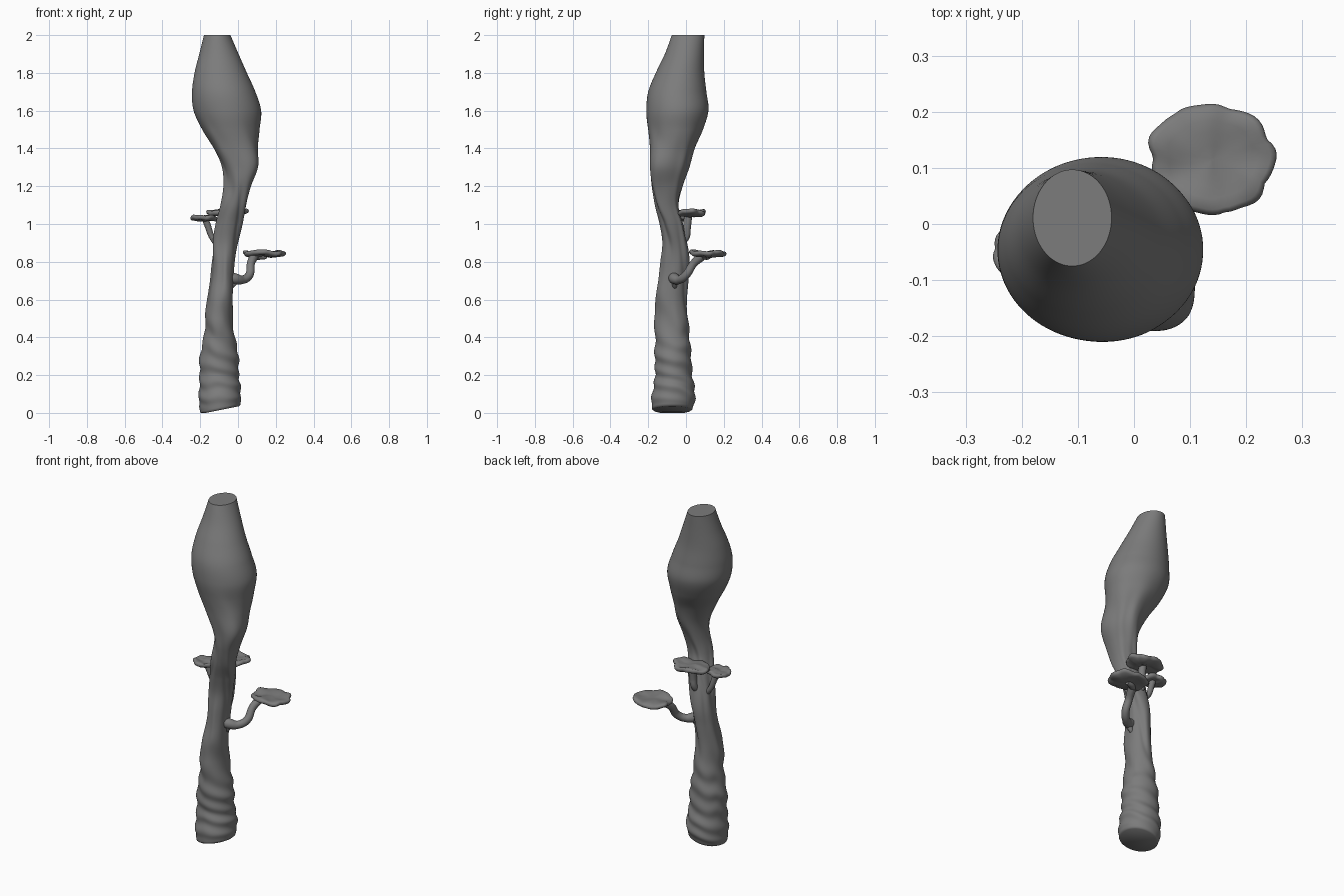
import bpy, bmesh, math
from mathutils import Vector, noise

if "Cube" in bpy.data.objects:
    bpy.data.objects.remove(bpy.data.objects["Cube"])

# Trunk silhouette: z, left x, right x, front y, back y
PROFILE = [
    (0.00, -.199, .012, -.18, .034), (0.05, -.207, .017, -.184, .047), (0.12, -.205, .015, -.176, .044),
    (0.2, -.202, .005, -.165, .032), (0.3, -.202, .002, -.165, .029), (0.4, -.182, -.018, -.163, .02),
    (0.5, -.172, -.028, -.167, .01), (0.6, -.16, -.03, -.165, .003), (0.7, -.147, -.024, -.142, .008),
    (0.8, -.14, -.014, -.13, .013), (0.9, -.13, 0, -.122, .003), (1.0, -.113, .02, -.14, -.01),
    (1.1, -.09, .042, -.168, -.033), (1.2, -.075, .07, -.18, -.018), (1.3, -.085, .103, -.182, .01),
    (1.4, -.13, .11, -.19, .042), (1.5, -.19, .113, -.202, .09), (1.6, -.235, .122, -.21, .119),
    (1.7, -.243, .092, -.2, .108), (1.8, -.23, .047, -.16, .097), (1.9, -.205, .003, -.112, .095),
    (2.0, -.18, -.04, -.075, .097)]

GREY = bpy.data.materials.new("dark_grey")
GREY.diffuse_color = (.2, .2, .2, 1)
GREY.use_nodes = True
GREY.node_tree.nodes["Principled BSDF"].inputs["Base Color"].default_value = GREY.diffuse_color


def smoothstep(a, b, v):
    t = max(0, min(1, (v - a) / (b - a)))
    return t * t * (3 - 2 * t)


def sample(z):
    """Smooth interpolation through the silhouette rows."""
    i = max(k for k in range(len(PROFILE) - 1) if PROFILE[k][0] <= z + 1e-9)
    p0, p1, p2, p3 = (PROFILE[max(0, min(len(PROFILE) - 1, i + d))] for d in (-1, 0, 1, 2))
    h = p2[0] - p1[0]
    t = (z - p1[0]) / h
    out = []
    for c in range(1, 5):
        m1 = (p2[c] - p0[c]) / (p2[0] - p0[0]) * h
        m2 = (p3[c] - p1[c]) / (p3[0] - p1[0]) * h
        out.append((2*t**3 - 3*t*t + 1) * p1[c] + (t**3 - 2*t*t + t) * m1
                   + (3*t*t - 2*t**3) * p2[c] + (t**3 - t*t) * m2)
    return out


def finish(ob):
    """Smooth shading with sharp edges kept, plus the grey material."""
    bpy.ops.object.select_all(action='DESELECT')
    ob.select_set(True)
    bpy.context.view_layer.objects.active = ob
    bpy.ops.object.shade_smooth_by_angle(angle=math.radians(62))
    ob.data.materials.clear()
    ob.data.materials.append(GREY)


def loft(name, rings):
    """Skin closed rings of points and cap both ends."""
    bm = bmesh.new()
    loops = [[bm.verts.new(p) for p in r] for r in rings]
    n = len(loops[0])
    for a, b in zip(loops, loops[1:]):
        for i in range(n):
            bm.faces.new((a[i], a[(i + 1) % n], b[(i + 1) % n], b[i]))
    bm.faces.new(loops[0][::-1])
    bm.faces.new(loops[-1])
    bmesh.ops.recalc_face_normals(bm, faces=bm.faces)
    me = bpy.data.meshes.new(name)
    bm.to_mesh(me)
    bm.free()
    ob = bpy.data.objects.new(name, me)
    bpy.context.collection.objects.link(ob)
    finish(ob)


# Trunk with spiral bark folds, tight at the foot and stretched higher up
def trunk():
    rings, phase, rows, seg = [], 0, 240, 96
    for j in range(rows + 1):
        z = 2 * j / rows
        x0, x1, y0, y1 = sample(z)
        phase += (70 - 58 * smoothstep(.25, .65, z)) * 2 / rows
        amp = .0042 * (1 - smoothstep(1.35, 1.65, z)) * smoothstep(0, .05, z)
        ring = []
        for i in range(seg):
            a = math.tau * i / seg
            c, s = math.cos(a), math.sin(a)
            wob = noise.noise((c * 1.1, s * 1.1, z * 4))
            fold = math.sin(2 * a + phase + 1.6 * wob)
            d = amp * (.9 * fold + .9 * wob)
            d += amp * .8 * math.sin(5 * a + 9 * z + 3 * wob) * smoothstep(.4, .8, z)
            # knobbly shoulder on the front right
            d += .018 * math.exp(-((z - 1.31) / .1) ** 2) * max(0, math.cos(a + .75)) ** 4
            x = (x0 + x1) / 2 + ((x1 - x0) / 2 + d) * c
            y = (y0 + y1) / 2 + ((y1 - y0) / 2 + d) * s
            # slanted foot
            zz = z + max(0, .2 * (x + .2)) * (1 - smoothstep(0, .25, z))
            ring.append((x, y, zz))
        rings.append(ring)
    foot = rings[0]
    mid = sum((Vector(p) for p in foot), Vector()) / seg
    lower = [tuple(mid.lerp(Vector(p), .93) - Vector((0, 0, .006))) for p in foot]
    lower = [(x, y, max(0, z)) for x, y, z in lower]
    loft("trunk", [lower] + rings)


# Shelf fungus cap: thin disc with a lobed rim and wavy faces
def cap(name, centre, rx, ry, thick, seed):
    seg, rings = 64, []
    steps = [(.04, -.5), (.35, -.55), (.7, -.5), (.9, -.4), (.98, -.2), (1, .05),
             (.97, .3), (.9, .45), (.7, .42), (.5, .38), (.25, .35), (.04, .35)]
    for f, h in steps:
        ring = []
        for i in range(seg):
            a = math.tau * i / seg
            c, s = math.cos(a), math.sin(a)
            lobe = .94 + .08 * abs(math.sin(3.5 * a + seed)) + .1 * noise.noise((c * 2, s * 2, seed))
            r = 1 + (lobe - 1) * f
            wave = .5 * noise.noise((c * f * 1.6, s * f * 1.6, seed + 5))
            ring.append((centre[0] + rx * f * r * c, centre[1] + ry * f * r * s,
                         centre[2] + thick * (h + wave)))
        rings.append(ring)
    loft(name, rings)


# Stalk: tapered tube along a curved path of (x, y, z, radius)
def stalk(name, path):
    cu = bpy.data.curves.new(name, 'CURVE')
    cu.dimensions = '3D'
    cu.bevel_depth = 1
    cu.bevel_resolution = 6
    cu.use_fill_caps = True
    cu.resolution_u = 10
    sp = cu.splines.new('BEZIER')
    sp.bezier_points.add(len(path) - 1)
    for bp, (x, y, z, r) in zip(sp.bezier_points, path):
        bp.co, bp.radius = (x, y, z), r
        bp.handle_left_type = bp.handle_right_type = 'AUTO'
    ob = bpy.data.objects.new(name, cu)
    bpy.context.collection.objects.link(ob)
    bpy.ops.object.select_all(action='DESELECT')
    ob.select_set(True)
    bpy.context.view_layer.objects.active = ob
    bpy.ops.object.convert(target='MESH')
    finish(bpy.context.object)


trunk()

# Right fungus
stalk("right_stalk", [(-.06, -.065, .72, .03), (-.015, -.06, .71, .029), (.025, -.035, .705, .022),
                      (.06, 0, .73, .022), (.068, .04, .79, .021), (.085, .085, .83, .024)])
stalk("right_stalk_root", [(-.01, -.06, .71, .02), (-.025, -.06, .68, .014), (-.04, -.06, .66, .01)])
cap("right_cap", (.14, .115, .845), .115, .099, .03, 1.7)
stalk("right_cap_underside", [(.07, .07, .832, .018), (.11, .11, .828, .018), (.15, .12, .826, .012)])

# Back fungus
stalk("back_stalk", [(-.06, -.025, .90, .018), (-.055, .0, .93, .019), (-.05, .005, .98, .021),
                     (-.05, .012, 1.05, .022)])
cap("back_cap", (-.055, .025, 1.06), .112, .08, .03, 4.2)

# Left fungus
stalk("left_stalk", [(-.11, -.04, .89, .014), (-.138, -.04, .93, .015), (-.16, -.045, .99, .017),
                     (-.175, -.05, 1.03, .018)])
cap("left_cap", (-.18, -.05, 1.033), .073, .062, .027, 8.1)
